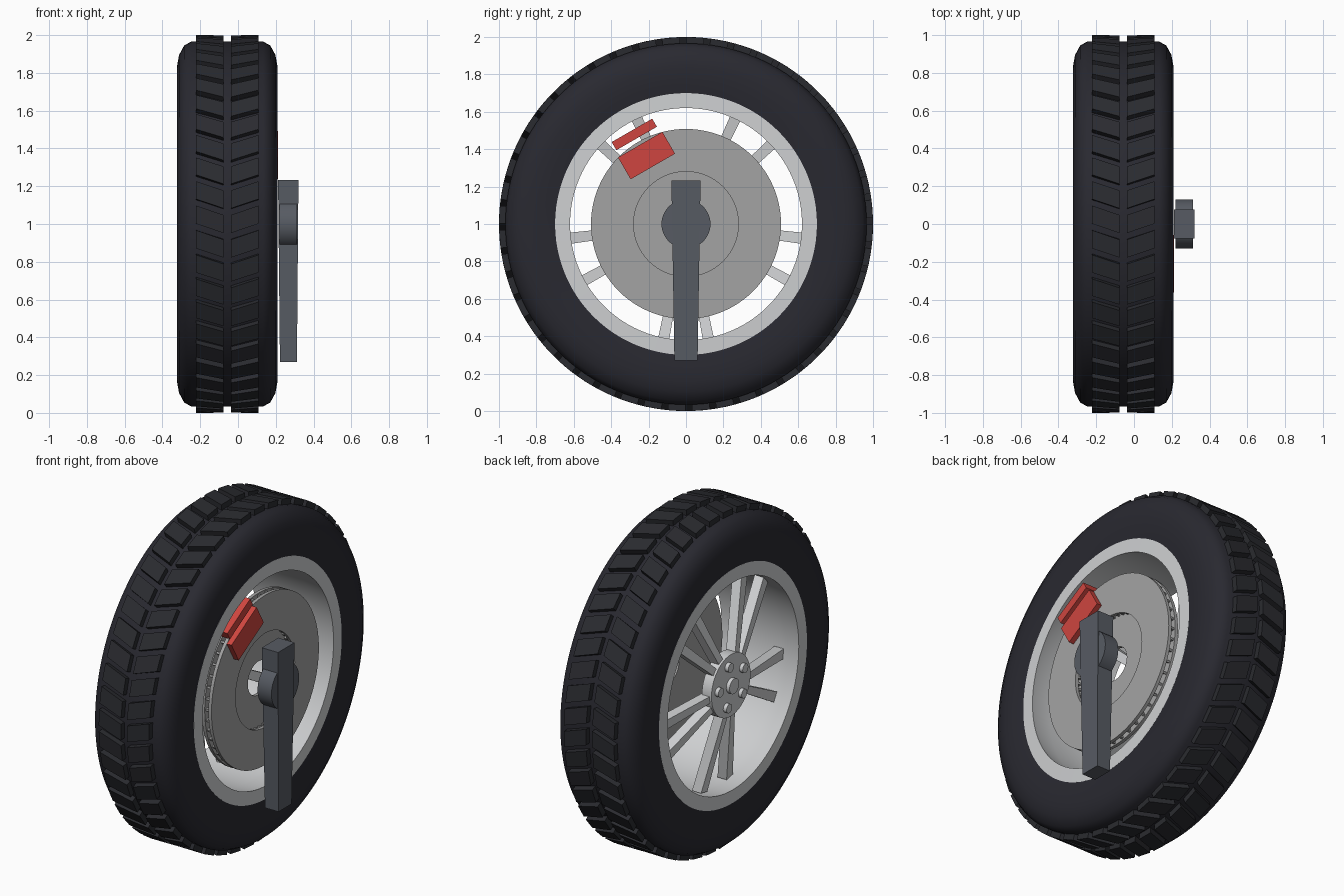
import bpy, bmesh, math
from mathutils import Vector

if "Cube" in bpy.data.objects:
    bpy.data.objects.remove(bpy.data.objects["Cube"])

CX = -0.057            # middle plane of the wheel
TAU = math.tau


def material(name, rgb):
    m = bpy.data.materials.new(name)
    m.diffuse_color = (*rgb, 1)
    m.use_nodes = True
    m.node_tree.nodes["Principled BSDF"].inputs["Base Color"].default_value = m.diffuse_color
    return m


RUBBER = material("rubber", (0.022, 0.022, 0.030))
TREAD = material("tread_rubber", (0.023, 0.024, 0.029))
ALLOY = material("light_alloy", (0.62, 0.63, 0.64))
STEEL = material("disc_steel", (0.37, 0.37, 0.37))
RED = material("caliper_red", (0.62, 0.06, 0.05))
SLATE = material("slate_grey", (0.095, 0.105, 0.125))


def polar(x, r, a, t=0.0):
    """Point at radius r, angle a round the axle, shifted sideways by t."""
    return Vector((x, r * math.cos(a) - t * math.sin(a),
                   1 + r * math.sin(a) + t * math.cos(a)))


def finish(name, bm, mat, smooth=None):
    bmesh.ops.recalc_face_normals(bm, faces=bm.faces)
    me = bpy.data.meshes.new(name)
    bm.to_mesh(me)
    bm.free()
    me.materials.append(mat)
    ob = bpy.data.objects.new(name, me)
    bpy.context.collection.objects.link(ob)
    if smooth:
        me.shade_smooth()
        me.set_sharp_from_angle(angle=math.radians(smooth))
    return ob


def ring(bm, profile, n=96):
    """Turn a closed (x, r) profile round the axle."""
    loops = [[bm.verts.new(polar(x, r, TAU * i / n)) for x, r in profile]
             for i in range(n)]
    for i in range(n):
        a, b = loops[i], loops[(i + 1) % n]
        for j in range(len(profile)):
            k = (j + 1) % len(profile)
            bm.faces.new((a[j], a[k], b[k], b[j]))


def hexa(bm, q0, q1):
    """Solid between two quads."""
    a = [bm.verts.new(p) for p in q0]
    b = [bm.verts.new(p) for p in q1]
    bm.faces.new(a)
    bm.faces.new(b[::-1])
    for i in range(4):
        j = (i + 1) % 4
        bm.faces.new((a[i], b[i], b[j], a[j]))


def radial_box(bm, a, r0, r1, x0, x1, w0, w1, slope=0.0):
    """Bar running outwards, half width w0 to w1, moved by slope in x at its end."""
    def quad(r, w, s):
        return [polar(x0 + s, r, a, -w), polar(x1 + s, r, a, -w),
                polar(x1 + s, r, a, w), polar(x0 + s, r, a, w)]
    hexa(bm, quad(r0, w0, 0), quad(r1, w1, slope))


def drum(bm, x0, x1, radius, r=0.0, a=0.0, n=32):
    """Solid cylinder along the axle direction."""
    c = polar(0, r, a)
    rows = [[bm.verts.new((x, c.y + radius * math.cos(TAU * i / n),
                           c.z + radius * math.sin(TAU * i / n)))
             for i in range(n)] for x in (x0, x1)]
    bm.faces.new(rows[0])
    bm.faces.new(rows[1][::-1])
    for i in range(n):
        j = (i + 1) % n
        bm.faces.new((rows[0][i], rows[0][j], rows[1][j], rows[1][i]))


# tyre: half profile mirrored about the middle plane
half = [(0.252, 0.69), (0.263, 0.76), (0.265, 0.84), (0.255, 0.895),
        (0.228, 0.945), (0.19, 0.966)]
bm = bmesh.new()
ring(bm, [(CX + d, r) for d, r in half] + [(CX - d, r) for d, r in half[::-1]], 128)
finish("tyre", bm, RUBBER, 40)

# tread blocks: two slanted rows forming chevrons
bm = bmesh.new()
N = 48
for side in (-1, 1):
    for i in range(N):
        base = TAU * i / N
        def quad(r):
            pts = []
            for d, lift, e in ((0.02, 0, -1), (0.166, 0.05, -1),
                               (0.166, 0.05, 1), (0.02, 0, 1)):
                # the front of the wheel rises as the angle falls
                pts.append(polar(CX + side * d, r, base - lift - e * 0.048))
            return pts
        hexa(bm, quad(0.955), quad(1.0))
finish("tread_blocks", bm, TREAD)

# rim: flanges and hollow barrel
bm = bmesh.new()
lip = [(0.254, 0.70), (0.256, 0.62), (0.22, 0.628), (0.12, 0.64)]
ring(bm, [(CX + d, r) for d, r in lip] + [(CX - d, r) for d, r in lip[::-1]])
finish("rim", bm, ALLOY, 35)

# spokes: five splayed pairs leaning inwards from hub to barrel
bm = bmesh.new()
for i in range(5):
    for off in (-11, 11):
        radial_box(bm, math.radians(54 + 72 * i + off), 0.13, 0.632,
                   -0.295, -0.235, 0.020, 0.030, 0.09)
finish("spokes", bm, ALLOY)

# hub with centre cap and wheel nuts
bm = bmesh.new()
drum(bm, -0.298, -0.235, 0.185, n=48)
finish("hub", bm, ALLOY, 35)
bm = bmesh.new()
drum(bm, -0.32, -0.29, 0.045)
finish("centre_cap", bm, ALLOY, 35)
bm = bmesh.new()
for i in range(5):
    drum(bm, -0.32, -0.29, 0.027, 0.125, math.radians(4 + 72 * i), 16)
finish("wheel_nuts", bm, ALLOY, 35)

# vented brake disc: two plates with ribs between
bm = bmesh.new()
for x0, x1, inner in ((0.115, 0.135, 0.10), (0.16, 0.18, 0.28)):
    ring(bm, [(x0, inner), (x1, inner), (x1, 0.508), (x0, 0.508)])
finish("brake_disc", bm, STEEL, 35)
bm = bmesh.new()
for i in range(48):
    radial_box(bm, TAU * i / 48, 0.285, 0.50, 0.134, 0.161, 0.006, 0.006)
finish("disc_vanes", bm, STEEL)

# caliper: plates either side of the disc and an outer bridge
bm = bmesh.new()
A = math.radians(120)
radial_box(bm, A, 0.355, 0.49, 0.178, 0.212, 0.137, 0.137)
radial_box(bm, A, 0.355, 0.49, 0.083, 0.117, 0.137, 0.137)
radial_box(bm, A, 0.528, 0.578, 0.09, 0.208, 0.125, 0.125)
finish("caliper", bm, RED)

# upright: tapered bar with a round boss
def section(z, x0, x1, w):
    return [(x0, -w, z), (x1, -w, z), (x1, w, z), (x0, w, z)]


bm = bmesh.new()
hexa(bm, section(0.27, 0.222, 0.312, 0.062), section(1.232, 0.212, 0.32, 0.078))
finish("upright_bar", bm, SLATE)
bm = bmesh.new()
drum(bm, 0.221, 0.313, 0.131, n=48)
finish("upright_boss", bm, SLATE, 35)
